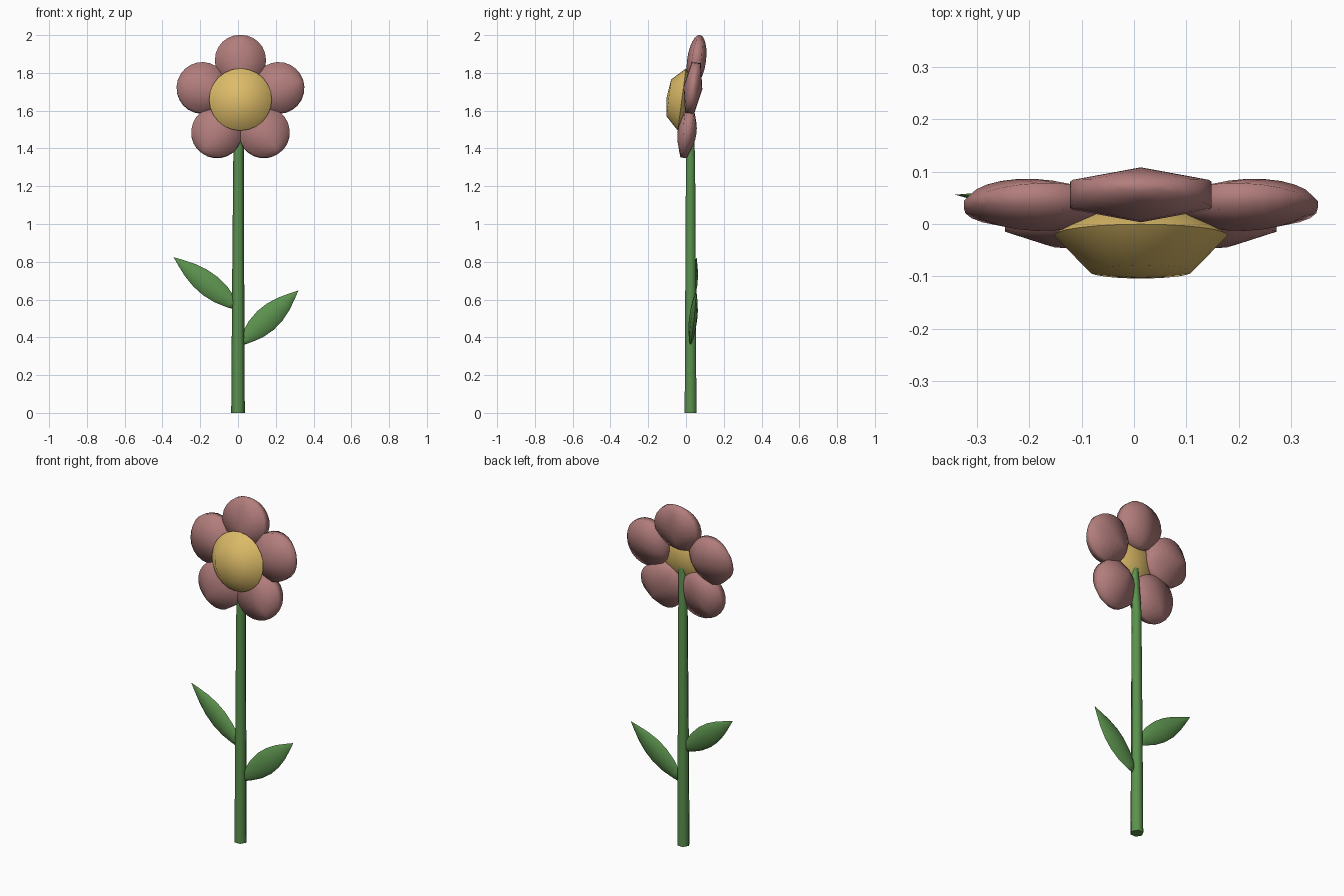
import bpy, bmesh, math
from mathutils import Vector as V

if "Cube" in bpy.data.objects:
    bpy.data.objects.remove(bpy.data.objects["Cube"])


def material(name, rgb):
    m = bpy.data.materials.new(name)
    m.diffuse_color = (*rgb, 1)
    m.use_nodes = True
    m.node_tree.nodes["Principled BSDF"].inputs["Base Color"].default_value = m.diffuse_color
    return m


PINK = material("dusty_pink", (0.44, 0.205, 0.20))
YELLOW = material("warm_yellow", (0.72, 0.50, 0.14))
GREEN = material("leaf_green", (0.105, 0.285, 0.075))


def loft(name, stations, u, v, sides, mat):
    """Skin elliptical rings; each station is (centre, half size along u, half size along v)."""
    bm = bmesh.new()
    rings = []
    for c, a, b in stations:
        ring = []
        for i in range(sides):
            t = 2 * math.pi * i / sides
            ring.append(bm.verts.new(c + u * (a * math.sin(t)) + v * (b * math.cos(t))))
        rings.append(ring)
    for r0, r1 in zip(rings, rings[1:]):
        for i in range(sides):
            j = (i + 1) % sides
            bm.faces.new((r0[i], r0[j], r1[j], r1[i]))
    for ring, st in ((rings[0], stations[0]), (rings[-1], stations[-1])):
        if st[1] > 1e-4:
            bm.faces.new(ring)
    bmesh.ops.remove_doubles(bm, verts=bm.verts, dist=1e-5)
    bmesh.ops.recalc_face_normals(bm, faces=bm.faces)
    me = bpy.data.meshes.new(name)
    bm.to_mesh(me)
    bm.free()
    me.materials.append(mat)
    ob = bpy.data.objects.new(name, me)
    bpy.context.collection.objects.link(ob)
    bpy.ops.object.select_all(action='DESELECT')
    ob.select_set(True)
    bpy.context.view_layer.objects.active = ob
    bpy.ops.object.shade_smooth_by_angle(angle=math.radians(84))
    return ob


# Flower head frame, leaning slightly back
X = V((1, 0, 0))
tilt = math.radians(7.5)
UP = V((0, math.sin(tilt), math.cos(tilt)))
FRONT = V((0, -math.cos(tilt), math.sin(tilt)))

# Five petals: flattened hexagonal ellipsoids with their poles pointing outward
ring_centre = V((0.013, 0.028, 1.655))
for k in range(5):
    a = 2 * math.pi * k / 5
    out = X * math.sin(a) + UP * math.cos(a)
    side = X * math.cos(a) - UP * math.sin(a)
    stations = []
    for i in range(13):
        t = math.pi * i / 12
        s = math.sin(t)
        stations.append((ring_centre + out * (0.213 - 0.136 * math.cos(t)), 0.156 * s, 0.05 * s))
    loft("petal_%d" % (k + 1), stations, side, FRONT, 6, PINK)

# Flower centre: faceted dome in front, shallower behind
core = V((0.013, -0.022, 1.659))
profile = [(0, -0.066), (0.10, -0.05), (0.166, 0), (0.098, 0.07), (0, 0.081)]
loft("flower_centre", [(core + FRONT * h, r, r) for r, h in profile], X, UP, 24, YELLOW)

# Tapered six-sided stem
path = [(0, 0.024, 0, 0.036), (0.001, 0.024, 0.7, 0.032),
        (0.003, 0.024, 1.35, 0.028), (0.011, 0.012, 1.64, 0.025)]
loft("stem", [(V((x, y, z)), r, r) for x, y, z, r in path], V((0, 1, 0)), X, 6, GREEN)


# Two pointed leaves with a lens-shaped section
def leaf(name, base, tip, width):
    base, tip = V(base), V(tip)
    d = (tip - base).normalized()
    back = V((0, 1, 0))
    across = d.cross(back).normalized()
    shape = [(0, 0.28), (0.1, 0.55), (0.25, 0.86), (0.42, 1), (0.58, 0.93),
             (0.74, 0.68), (0.88, 0.33), (1, 0)]
    stations = [(base.lerp(tip, t), width * w, 0.022 * w) for t, w in shape]
    loft(name, stations, across, back, 8, GREEN)


leaf("left_leaf", (-0.005, 0.024, 0.56), (-0.342, 0.056, 0.825), 0.062)
leaf("right_leaf", (0.02, 0.024, 0.375), (0.32, 0.055, 0.648), 0.066)
